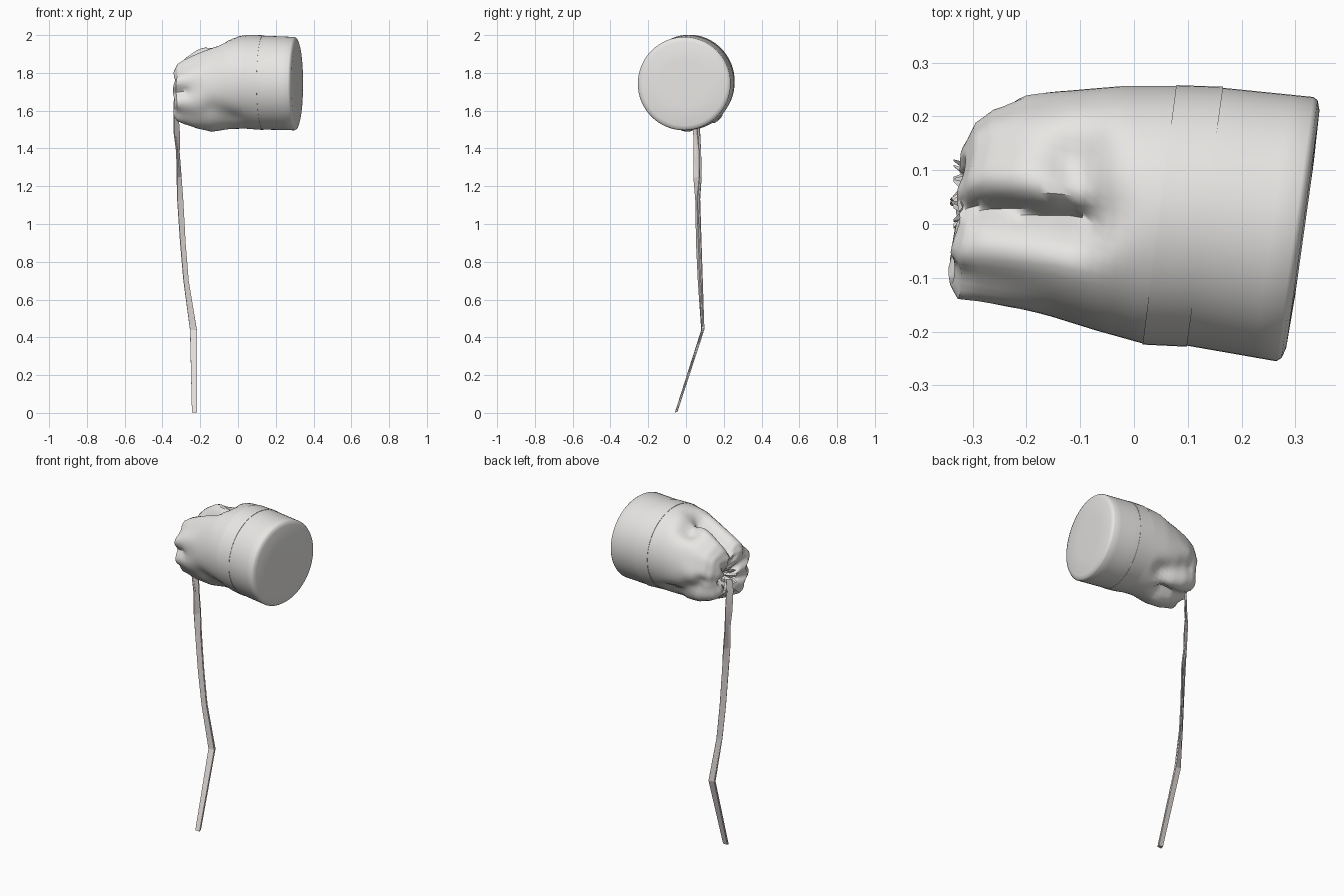
import bpy, bmesh, math, random
from mathutils import Vector

if "Cube" in bpy.data.objects:
    bpy.data.objects.remove(bpy.data.objects["Cube"])

random.seed(4)
SEG = 64


def material(name, rgb):
    m = bpy.data.materials.new(name)
    m.diffuse_color = (*rgb, 1)
    m.use_nodes = True
    m.node_tree.nodes["Principled BSDF"].inputs["Base Color"].default_value = m.diffuse_color
    return m


CLOTH = material("off white cloth", (0.80, 0.79, 0.77))
CORD = material("pale strap", (0.82, 0.77, 0.75))

# bag outline: x, y low, y high, z low, z high, slant, pleat amount
STATIONS = [
    (-0.260, 0.035, 0.065, 1.655, 1.685, 0.00, 0.00),
    (-0.290, 0.015, 0.085, 1.630, 1.715, 0.05, 0.25),
    (-0.322, -0.035, 0.115, 1.590, 1.770, 0.08, 0.20),
    (-0.330, -0.105, 0.150, 1.555, 1.820, 0.10, 0.11),
    (-0.313, -0.136, 0.195, 1.530, 1.862, 0.10, 0.06),
    (-0.280, -0.145, 0.220, 1.514, 1.890, 0.09, 0.03),
    (-0.220, -0.157, 0.238, 1.494, 1.924, 0.08, 0.02),
    (-0.140, -0.172, 0.248, 1.484, 1.965, 0.08, 0.00),
    (-0.050, -0.198, 0.256, 1.502, 1.994, 0.10, 0.00),
    (0.045, -0.222, 0.256, 1.506, 2.000, 0.13, 0.00),
    (0.130, -0.226, 0.253, 1.500, 1.997, 0.14, 0.00),
    (0.300, -0.255, 0.236, 1.496, 1.990, 0.14, 0.00),
]
# folds pressed into the cloth: start, end, radius, inward depth
FOLDS = [
    ((-0.11, -0.01, 1.97), (-0.35, 0.045, 1.84), 0.038, 0.085),
    ((-0.08, 0.03, 1.97), (-0.11, 0.13, 1.94), 0.055, 0.045),
    ((-0.12, 0.10, 1.49), (-0.32, 0.07, 1.54), 0.045, 0.060),
    ((-0.05, 0.19, 1.57), (-0.22, 0.21, 1.66), 0.050, 0.030),
    ((-0.03, -0.13, 1.55), (-0.13, -0.14, 1.60), 0.060, 0.015),
    ((-0.28, -0.14, 1.70), (-0.34, -0.10, 1.70), 0.025, 0.022),
    ((-0.25, 0.22, 1.70), (-0.32, 0.17, 1.69), 0.030, 0.030),
]


def press(p, centre):
    """Push a point towards the bag axis where a fold passes."""
    move = Vector()
    for a, b, radius, depth in FOLDS:
        a, b = Vector(a), Vector(b)
        t = max(0, min(1, (p - a).dot(b - a) / (b - a).length_squared))
        d = (p - a.lerp(b, t)).length / radius
        move += (centre - p) * Vector((0, 1, 1)) * math.exp(-d * d) * depth / 0.2
    return p + move


def ring(st, grow=0.0):
    x, y0, y1, z0, z1, slant, pleat = st
    cy, cz = (y0 + y1) / 2, (z0 + z1) / 2
    centre = Vector((x, cy, cz))
    pts = []
    for i in range(SEG):
        a = math.tau * i / SEG
        wave = 1 + pleat * (math.cos(9 * a) + 0.5 * math.sin(5 * a + 1))
        y = cy + ((y1 - y0) / 2 + grow) * math.cos(a) * wave
        z = cz + ((z1 - z0) / 2 + grow) * math.sin(a) * wave
        dx = 0.05 * pleat * math.cos(7 * a + 0.6)
        p = Vector((x + slant * y + dx, y, z))
        pts.append(press(p, centre))
    return pts


def between(a, b, t):
    return tuple(u + (v - u) * t for u, v in zip(a, b))


def loft(name, rings, cap, mat, angle):
    bm = bmesh.new()
    rows = [[bm.verts.new(p) for p in r] for r in rings]
    n = len(rows[0])
    for a, b in zip(rows, rows[1:]):
        for i in range(n):
            j = (i + 1) % n
            bm.faces.new((a[i], a[j], b[j], b[i]))
    if cap:
        bm.faces.new(rows[0])
        bm.faces.new(rows[-1])
    bmesh.ops.recalc_face_normals(bm, faces=bm.faces)
    mesh = bpy.data.meshes.new(name)
    bm.to_mesh(mesh)
    bm.free()
    ob = bpy.data.objects.new(name, mesh)
    bpy.context.collection.objects.link(ob)
    mesh.materials.append(mat)
    bpy.ops.object.select_all(action='DESELECT')
    ob.select_set(True)
    bpy.context.view_layer.objects.active = ob
    bpy.ops.object.shade_smooth_by_angle(angle=math.radians(angle))
    return ob


# cloth bag with puckered mouth and slightly domed round base
stations = []
for a, b in zip(STATIONS, STATIONS[1:]):
    stations += [between(a, b, k / 4) for k in range(4)]
stations.append(STATIONS[-1])
rings = [ring(s) for s in stations]
edge = STATIONS[-1]
mid = Vector((0.3, -0.01, 1.743))
for shrink, out in ((0.975, 0.009), (0.90, 0.015), (0.5, 0.018)):
    rings.append([Vector((p.x + out - 0.14 * (p.y - mid.y) * (1 - shrink),
                          mid.y + (p.y - mid.y) * shrink,
                          mid.z + (p.z - mid.z) * shrink)) for p in ring(edge)])
loft("cloth_bag", rings, True, CLOTH, 45)

# sewn band round the middle
lo, hi = STATIONS[9], STATIONS[10]
band = [ring(lo, -0.004)] + [ring(between(lo, hi, k / 3), 0.002) for k in range(4)]
band.append(ring(hi, -0.004))
loft("sewn_band", band, False, CLOTH, 30)

# small crumpled tufts round the gathered mouth
for i in range(9):
    a = math.tau * i / 9 + 0.3
    r = random.uniform(0.035, 0.06)
    base = Vector((-0.30, 0.05 + r * math.cos(a), 1.67 + r * math.sin(a)))
    tip = base + Vector((-0.035, 0.02 * math.cos(a), 0.02 * math.sin(a)))
    side = Vector((0, -math.sin(a), math.cos(a)))
    out = Vector((0, math.cos(a), math.sin(a)))
    tuft = [[c + side * w + out * h for w, h in ((s, 0), (0, s * .4), (-s, 0), (0, -s * .4))]
            for c, s in ((base, 0.016), (base.lerp(tip, .6), 0.014), (tip, 0.004))]
    loft("mouth_tuft_%d" % (i + 1), tuft, True, CLOTH, 20)

# hanging strap: x, y, z, half width, twist from the x direction in degrees
STRAP = [
    (-0.275, 0.050, 1.675, 0.012, 20),
    (-0.325, 0.050, 1.665, 0.015, 30),
    (-0.329, 0.052, 1.600, 0.017, 50),
    (-0.324, 0.055, 1.480, 0.018, 35),
    (-0.318, 0.060, 1.380, 0.016, 65),
    (-0.312, 0.060, 1.250, 0.019, 55),
    (-0.306, 0.060, 1.130, 0.016, 15),
    (-0.292, 0.066, 0.900, 0.015, 25),
    (-0.275, 0.074, 0.700, 0.014, 20),
    (-0.236, 0.089, 0.440, 0.018, 5),
    (-0.230, -0.052, 0.004, 0.014, 0),
]
for name, shift, turn in (("strap_front", -0.004, 0), ("strap_back", 0.004, 18)):
    rows = []
    for x, y, z, w, twist in STRAP:
        a = math.radians(twist + (turn if 0.5 < z < 1.6 else 0))
        wide = Vector((math.cos(a), math.sin(a), 0)) * w
        thick = Vector((-math.sin(a), math.cos(a), 0.25 if z < 0.1 else 0)) * 0.003
        c = Vector((x, y + shift, z + shift * 0.3))
        rows.append([c + wide + thick, c - wide + thick, c - wide - thick, c + wide - thick])
    for p in rows[-1]:
        p.z = max(p.z, 0)
    loft(name, rows, True, CORD, 20)
